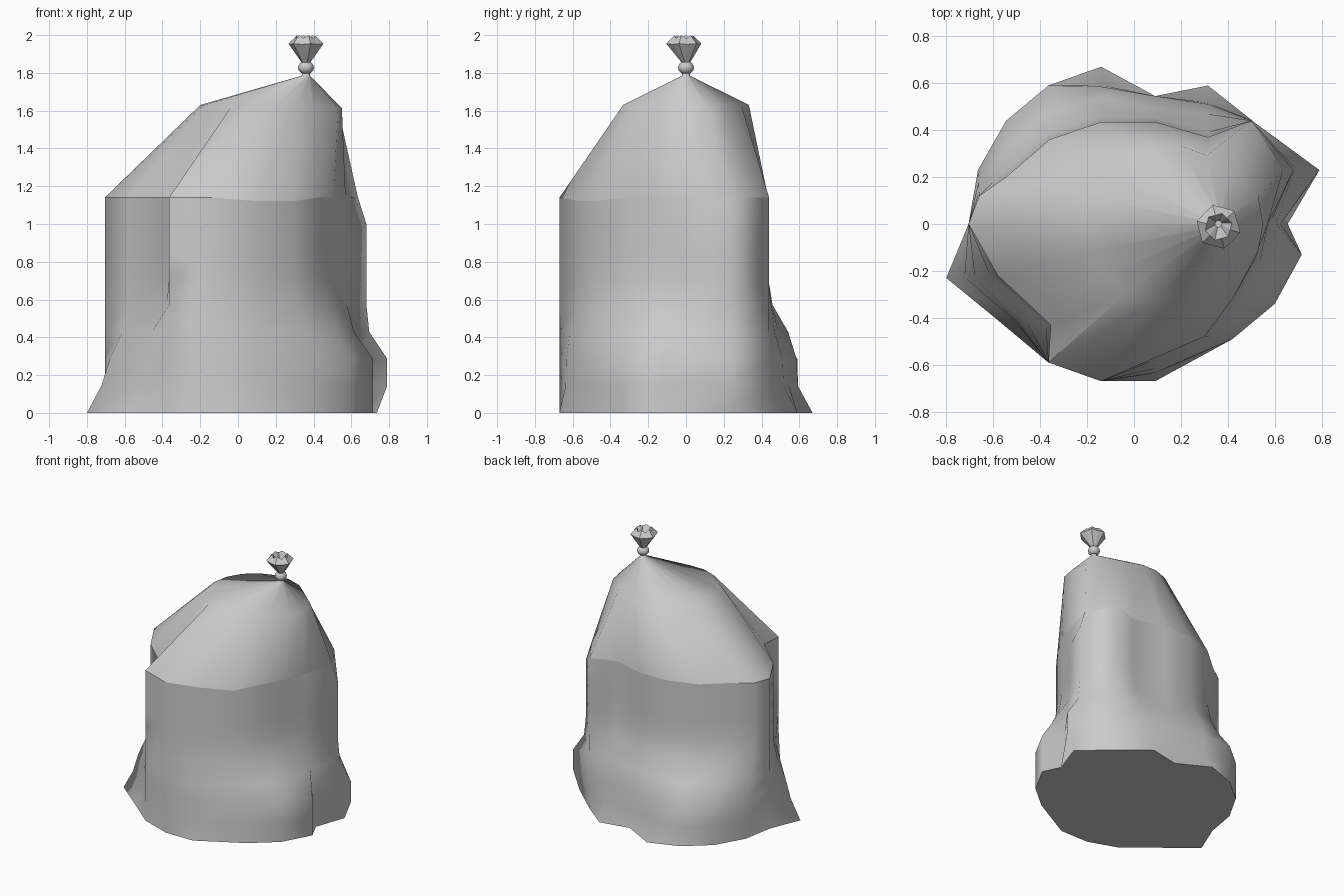
import bpy, bmesh
from math import cos, sin, tau, radians

if "Cube" in bpy.data.objects:
    bpy.data.objects.remove(bpy.data.objects["Cube"])

N = 18  # sides around the sack


def finish(name, bm, smooth=True):
    bmesh.ops.recalc_face_normals(bm, faces=bm.faces)
    for f in bm.faces:
        f.smooth = smooth
    me = bpy.data.meshes.new(name)
    bm.to_mesh(me)
    bm.free()
    ob = bpy.data.objects.new(name, me)
    bpy.context.collection.objects.link(ob)
    return ob


def loft(bm, rings):
    rows = [[bm.verts.new(p) for p in r] for r in rings]
    for a, b in zip(rows, rows[1:]):
        n = len(a)
        for i in range(n):
            j = (i + 1) % n
            bm.faces.new((a[i], a[j], b[j], b[i]))
    return rows


# Sack body: blend from the slumped footprint to the narrower column
foot = [(.655, 0), (.735, .23), (.505, .44), (.315, .59), (.09, .545), (-.14, .67),
        (-.365, .59), (-.545, .44), (-.665, .23), (-.705, 0), (-.8, -.23), (-.58, -.41),
        (-.365, -.59), (-.14, -.67), (.09, -.67), (.42, -.49), (.60, -.34), (.715, -.13)]
column = [(.57, 0), (.68, .23), (.5, .44), (.315, .37), (.09, .435), (-.14, .435),
          (-.36, .36), (-.545, .2), (-.66, .12), (-.705, 0), (-.58, -.22), (-.355, -.43),
          (-.365, -.59), (-.14, -.67), (.09, -.57), (.3, -.48), (.42, -.32), (.505, -.17)]
levels = [0, .143, .286, .429, .571, .714, .857, 1.0, 1.14]
blend = [0, .33, .36, .55, .9, 1, 1, 1, 1]
bulge = [.735, .79, .79, .695, .68, .68, .68, .68, .635]   # right-hand bulge
late = [0, 0, 0, .48, .85, 1, 1, 1, 1]
quick = [0, .35, .55, .85, 1, 1, 1, 1, 1]
rings = []
for k, z in enumerate(levels):
    ring = []
    for i in range(N):
        t = late[k] if i in (4, 6, 7, 8, 15, 16, 17) else quick[k] if i == 10 else blend[k]
        x = foot[i][0] + (column[i][0] - foot[i][0]) * t
        y = foot[i][1] + (column[i][1] - foot[i][1]) * t
        if i == 1:
            x = bulge[k]
        sag = .018 if k == 8 and i in (14, 15) else 0
        ring.append((x, y, z - sag))
    rings.append(ring)

# Shoulder ring and gathered neck, both leaning to the right
shoulder = []
for i in range(N):
    a = tau * i / N
    push = .07 if i in (0, 1, 17) else 0
    shoulder.append((.14 + .34 * cos(a) + push, .338 * sin(a), 1.63 - push * .25))
rings.append(shoulder)
for r, z in ((.022, 1.785), (.018, 1.82)):
    rings.append([(.36 + r * cos(tau * i / N), r * sin(tau * i / N), z) for i in range(N)])

bm = bmesh.new()
rows = loft(bm, rings)
bm.faces.new(rows[0])
bm.faces.new(rows[-1])
# Crisp crease around the shoulder and the flat bottom
for row in (rows[0], rows[len(levels) - 1]):
    for i in range(N):
        bm.edges.get((row[i], row[(i + 1) % N])).smooth = False
# Crisp fold at the front left
for k in range(5, 9):
    bm.edges.get((rows[k][12], rows[k + 1][12])).smooth = False
finish("sack_body", bm)

# Knot
bpy.ops.mesh.primitive_uv_sphere_add(segments=12, ring_count=8, radius=.042, location=(.36, 0, 1.828))
bpy.context.object.name = "knot"
bpy.context.object.scale.z = .85
bpy.ops.object.shade_smooth()

# Ruffled open tuft above the knot
M = 12


def tuft_ring(r, z, wave, lift):
    out = []
    for i in range(M):
        a = tau * i / M + radians(15)
        s = 1 if i % 2 else -1
        out.append((.36 + (r + wave * s) * cos(a), -.012 * (r > .05) + (r + wave * s) * sin(a), z + lift * s))
    return out


bm = bmesh.new()
rows = loft(bm, [tuft_ring(.02, 1.85, 0, 0), tuft_ring(.09, 1.953, .006, .002),
                 tuft_ring(.055, 1.991, -.004, .008), tuft_ring(.015, 1.925, 0, 0)])
bm.faces.new(rows[0])
bm.faces.new(rows[-1])
finish("tied_tuft", bm, smooth=False)
